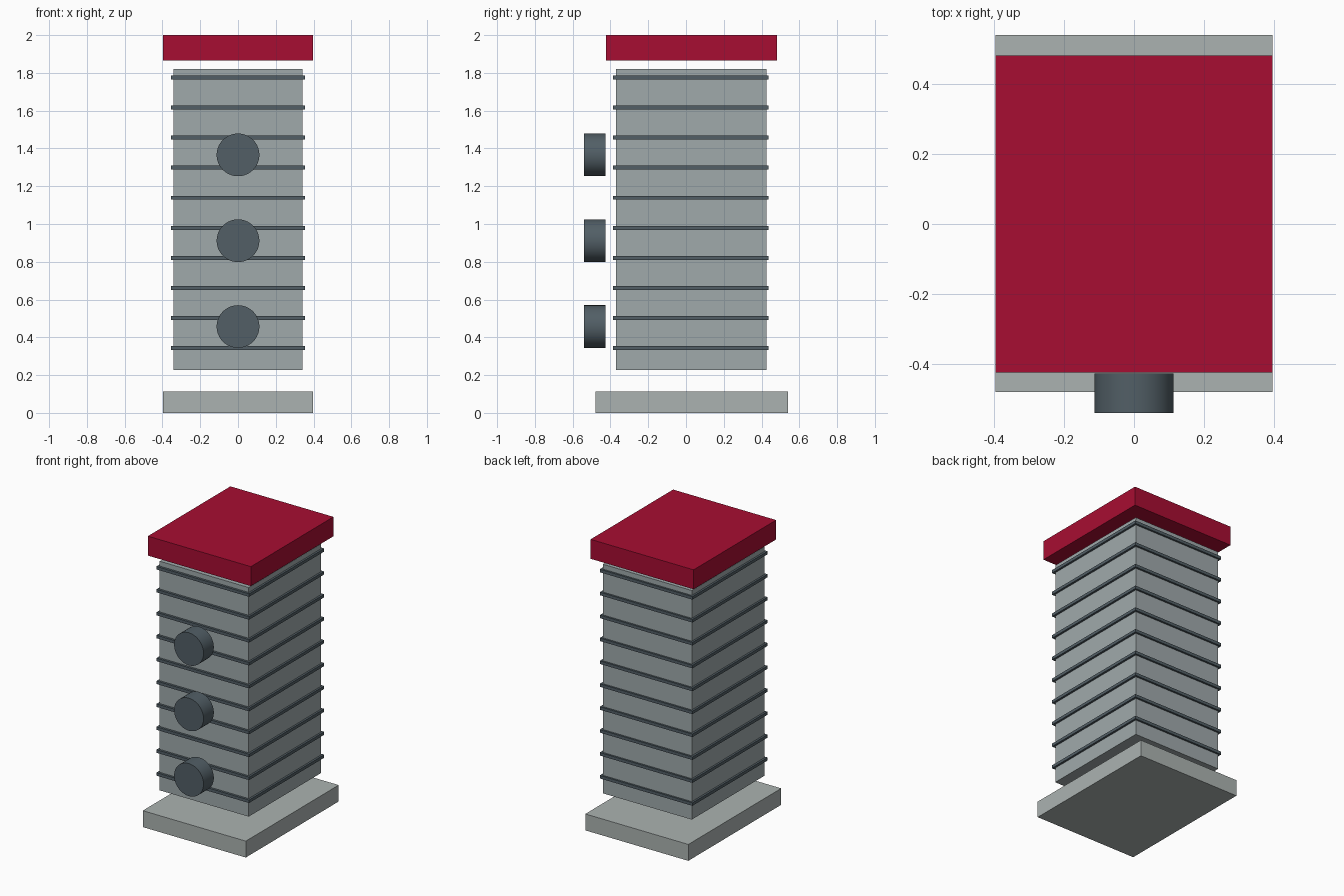
import bpy
import bmesh
import math
from mathutils import Matrix

if "Cube" in bpy.data.objects:
    bpy.data.objects.remove(bpy.data.objects["Cube"])


def material(name, rgb):
    mat = bpy.data.materials.new(name)
    mat.diffuse_color = (*rgb, 1)
    mat.use_nodes = True
    mat.node_tree.nodes["Principled BSDF"].inputs["Base Color"].default_value = mat.diffuse_color
    return mat


def finish(name, bm, mat):
    mesh = bpy.data.meshes.new(name)
    bm.to_mesh(mesh)
    bm.free()
    mesh.materials.append(mat)
    obj = bpy.data.objects.new(name, mesh)
    bpy.context.collection.objects.link(obj)
    return obj


def box(name, half_x, y, z, mat):
    bm = bmesh.new()
    size = Matrix.Diagonal((2 * half_x, y[1] - y[0], z[1] - z[0], 1))
    centre = Matrix.Translation((0, sum(y) / 2, sum(z) / 2))
    bmesh.ops.create_cube(bm, size=1, matrix=centre @ size)
    return finish(name, bm, mat)


def knob(name, radius, y, z, mat):
    bm = bmesh.new()
    place = Matrix.Translation((0, sum(y) / 2, z)) @ Matrix.Rotation(math.pi / 2, 4, 'X')
    bmesh.ops.create_cone(bm, cap_ends=True, segments=64, radius1=radius,
                          radius2=radius, depth=y[1] - y[0], matrix=place)
    # smooth rim wall, flat round faces
    for f in bm.faces:
        f.smooth = len(f.verts) == 4
    for e in bm.edges:
        e.smooth = all(f.smooth for f in e.link_faces)
    return finish(name, bm, mat)


red = material("red", (0.39, 0.004, 0.032))
pale = material("pale_grey", (0.41, 0.45, 0.44))
steel = material("steel_grey", (0.35, 0.40, 0.41))
dark = material("dark_slate", (0.084, 0.114, 0.133))

# Base plate, column and cap, with gaps between them
box("base_plate", 0.396, (-0.48, 0.54), (0, 0.114), pale)
box("column", 0.342, (-0.371, 0.425), (0.228, 1.82), steel)
box("cap", 0.396, (-0.424, 0.482), (1.865, 2.0), red)

# Thin ribs wrapped around the column
for i in range(10):
    z = 0.343 + i * 0.1592
    box(f"rib_{i + 1}", 0.356, (-0.387, 0.438), (z - 0.0105, z + 0.0105), dark)

# Round knobs standing off the front
for i in range(3):
    knob(f"knob_{i + 1}", 0.113, (-0.54, -0.427), 0.457 + i * 0.4545, dark)
